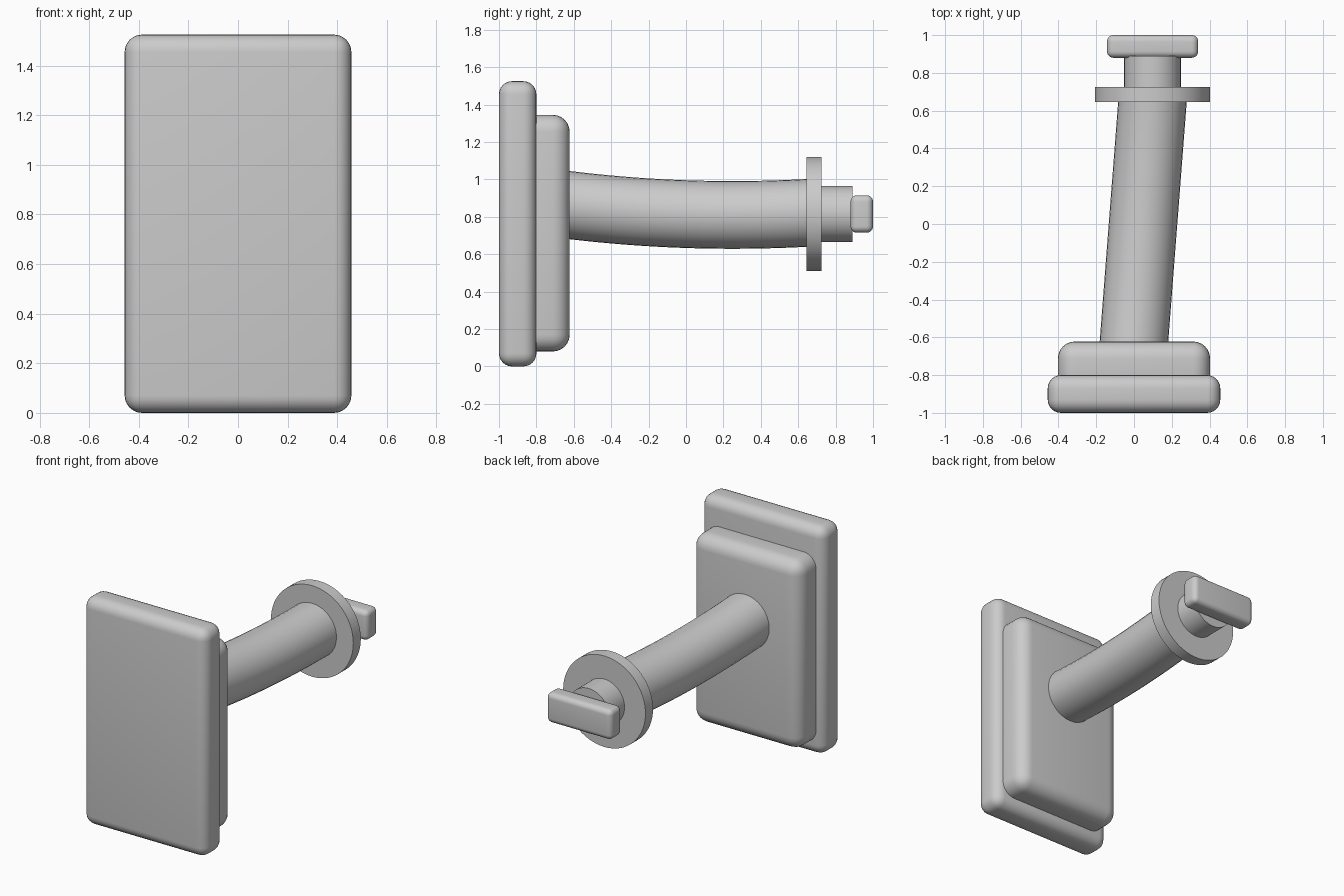
import bpy
import math

if "Cube" in bpy.data.objects:
    bpy.data.objects.remove(bpy.data.objects["Cube"])


def rounded_box(name, lo, hi, radius):
    size = [b - a for a, b in zip(lo, hi)]
    centre = [(a + b) / 2 for a, b in zip(lo, hi)]
    bpy.ops.mesh.primitive_cube_add(size=1, location=centre)
    ob = bpy.context.object
    ob.name = name
    ob.scale = size
    bpy.ops.object.transform_apply(location=False, rotation=False, scale=True)
    mod = ob.modifiers.new("round_edges", 'BEVEL')
    mod.width = radius
    mod.segments = 6
    bpy.ops.object.modifier_apply(modifier=mod.name)
    bpy.ops.object.shade_smooth_by_angle(angle=math.radians(30))
    return ob


def disc(name, radius, y0, y1):
    bpy.ops.mesh.primitive_cylinder_add(
        vertices=64, radius=radius, depth=y1 - y0,
        location=(0.098, (y0 + y1) / 2, 0.815), rotation=(math.pi / 2, 0, 0))
    ob = bpy.context.object
    ob.name = name
    bpy.ops.object.shade_smooth_by_angle(angle=math.radians(30))
    return ob


# Stacked mounting plates
rounded_box("front_plate", (-0.457, -1.0, 0.0), (0.457, -0.8, 1.525), 0.07)
rounded_box("inner_plate", (-0.403, -0.9, 0.08), (0.403, -0.622, 1.345), 0.09)

# Gently sagging round arm, swept along a shallow parabola
curve = bpy.data.curves.new("arm", 'CURVE')
curve.dimensions = '3D'
curve.bevel_depth = 0.181
curve.bevel_resolution = 14
curve.use_fill_caps = True
steps = 20
spline = curve.splines.new('POLY')
spline.points.add(steps)
for i, p in enumerate(spline.points):
    y = -0.70 + 1.38 * i / steps
    p.co = (0.077 * (y + 0.62), y, 0.81 + 0.069 * (y - 0.25) ** 2, 1)
arm = bpy.data.objects.new("arm", curve)
bpy.context.collection.objects.link(arm)
bpy.ops.object.select_all(action='DESELECT')
arm.select_set(True)
bpy.context.view_layer.objects.active = arm
bpy.ops.object.convert(target='MESH')
bpy.ops.object.shade_smooth_by_angle(angle=math.radians(30))

# Collar, neck and end tab
disc("collar", 0.305, 0.645, 0.725)
disc("neck", 0.15, 0.70, 0.89)
rounded_box("end_tab", (-0.143, 0.88, 0.715), (0.34, 1.0, 0.915), 0.034)
